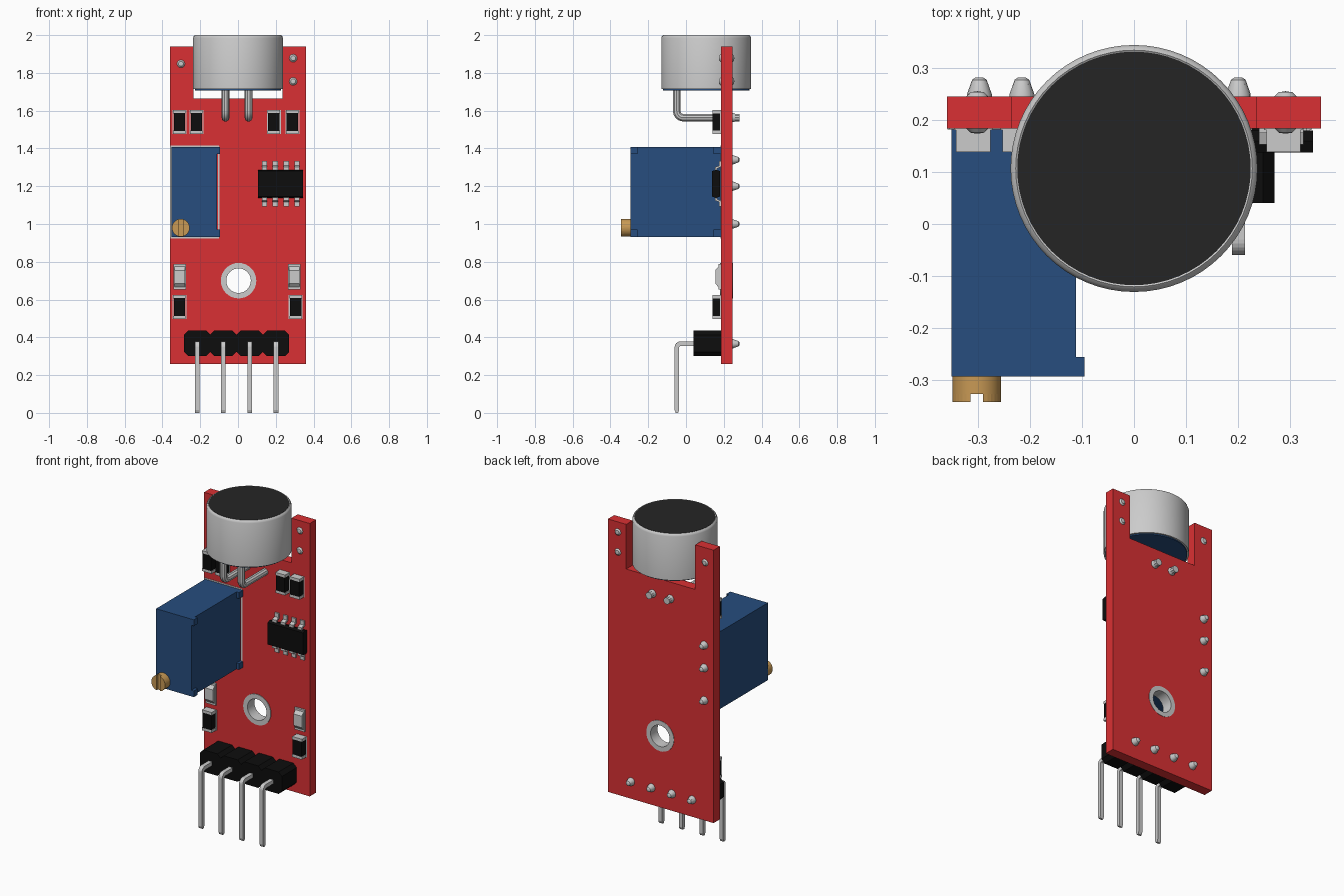
import bpy, bmesh, math
from mathutils import Matrix

if "Cube" in bpy.data.objects:
    bpy.data.objects.remove(bpy.data.objects["Cube"])


def material(name, rgb):
    m = bpy.data.materials.new(name)
    m.diffuse_color = (*rgb, 1)
    m.use_nodes = True
    m.node_tree.nodes["Principled BSDF"].inputs["Base Color"].default_value = m.diffuse_color
    return m


RED = material("red_board", (0.70, 0.03, 0.033))
BLUE = material("blue_plastic", (0.02, 0.075, 0.21))
BLACK = material("black_plastic", (0.004, 0.004, 0.004))
FELT = material("dark_felt", (0.018, 0.018, 0.018))
BRASS = material("brass", (0.58, 0.32, 0.09))
FRONT, BACK = 0.184, 0.246      # board faces


def finish(name, bm, mat=None, smooth=False):
    bmesh.ops.recalc_face_normals(bm, faces=bm.faces)
    me = bpy.data.meshes.new(name)
    bm.to_mesh(me)
    bm.free()
    ob = bpy.data.objects.new(name, me)
    bpy.context.collection.objects.link(ob)
    if mat:
        me.materials.append(mat)
    if smooth:
        shade(ob)
    return ob


def shade(ob):
    bpy.ops.object.select_all(action='DESELECT')
    ob.select_set(True)
    bpy.context.view_layer.objects.active = ob
    bpy.ops.object.shade_smooth_by_angle(angle=math.radians(35))


def prism(name, pts, axis, a, b, mat=None):
    """Outline extruded along x (points are y,z) or along y (points are x,z)."""
    bm = bmesh.new()
    put = (lambda p, t: (t, p[0], p[1])) if axis == 'x' else (lambda p, t: (p[0], t, p[1]))
    lo = [bm.verts.new(put(p, a)) for p in pts]
    hi = [bm.verts.new(put(p, b)) for p in pts]
    bm.faces.new(lo)
    bm.faces.new(hi)
    for i in range(len(pts)):
        j = (i + 1) % len(pts)
        bm.faces.new((lo[i], lo[j], hi[j], hi[i]))
    return finish(name, bm, mat)


def box(name, x0, x1, y0, y1, z0, z1, mat=None):
    return prism(name, [(x0, z0), (x1, z0), (x1, z1), (x0, z1)], 'y', y0, y1, mat)


def lathe(name, profile, axis, centre, mat=None, n=32, closed=False):
    """Spin (radius, distance) points round z or y; zero-radius ends close it."""
    bm = bmesh.new()
    rings = []
    for r, h in profile:
        ring = []
        for i in range(n if r else 1):
            t = 2 * math.pi * i / n
            u, v = r * math.cos(t), r * math.sin(t)
            p = (u, v, h) if axis == 'z' else (u, h, v)
            ring.append(bm.verts.new([a + c for a, c in zip(p, centre)]))
        rings.append(ring)
    for k in range(len(rings) if closed else len(rings) - 1):
        a, b = rings[k], rings[(k + 1) % len(rings)]
        for i in range(n):
            j = (i + 1) % n
            quad = [a[i % len(a)], a[j % len(a)], b[j % len(b)], b[i % len(b)]]
            bm.faces.new(list(dict.fromkeys(quad)))
    return finish(name, bm, mat, True)


def arc(cy, cz, r, a0, a1, n=6):
    return [(cy + r * math.cos(math.radians(a0 + (a1 - a0) * i / n)),
             cz + r * math.sin(math.radians(a0 + (a1 - a0) * i / n))) for i in range(n + 1)]


# circuit board with microphone notch and mounting hole
board = prism("circuit_board", [(-.36, .26), (.36, .26), (.36, 1.94), (.235, 1.94), (.235, 1.665),
                                (-.235, 1.665), (-.235, 1.94), (-.36, 1.94)], 'y', FRONT, BACK, RED)
cutter = lathe("hole_cutter", [(0, .1), (.08, .1), (.08, .3), (0, .3)], 'y', (.003, 0, .7))
cutter.hide_render = True
mod = board.modifiers.new("hole", 'BOOLEAN')
mod.operation, mod.solver, mod.object = 'DIFFERENCE', 'EXACT', cutter
bpy.context.view_layer.objects.active = board
bpy.ops.object.modifier_apply(modifier="hole")
bpy.data.objects.remove(cutter)
lathe("hole_eyelet", [(.065, FRONT - .004), (.094, FRONT - .004), (.094, BACK + .002), (.065, BACK + .002)],
      'y', (.003, 0, .7), closed=True)

# microphone can, felt top, blue base
MIC = (0, .107, 0)
lathe("microphone_can", [(0, 1.715), (.238, 1.715), (.238, 1.985), (.234, 1.995), (.228, 2.0),
                         (.225, 1.998), (.225, 1.985), (0, 1.985)], 'z', MIC, n=64)
lathe("microphone_felt", [(0, 1.98), (.225, 1.98), (.225, 1.999), (0, 1.999)], 'z', MIC, FELT, 64)
lathe("microphone_base", [(0, 1.708), (.228, 1.708), (.228, 1.718), (0, 1.718)], 'z', MIC, BLUE, 64)

# bent microphone leads
for x in (-.066, .056):
    path = [(-.049, 1.72)] + arc(-.014, 1.598, .035, 180, 270) + [(.284, 1.563)]
    cu = bpy.data.curves.new("microphone_lead", 'CURVE')
    cu.dimensions, cu.bevel_depth, cu.bevel_resolution, cu.use_fill_caps = '3D', .021, 3, True
    sp = cu.splines.new('POLY')
    sp.points.add(len(path) - 1)
    for pt, (y, z) in zip(sp.points, path):
        pt.co = (x, y, z, 1)
    lead = bpy.data.objects.new("microphone_lead", cu)
    bpy.context.collection.objects.link(lead)
    bpy.ops.object.select_all(action='DESELECT')
    lead.select_set(True)
    bpy.context.view_layer.objects.active = lead
    bpy.ops.object.convert(target='MESH')
    shade(bpy.context.view_layer.objects.active)

# trimmer block with corner feet and board outline
box("trimmer_body", -.352, -.112, -.294, FRONT, .932, 1.408, BLUE)
for y in (-.294, FRONT - .038):
    for z in (.932, 1.37):
        box("trimmer_foot", -.113, -.095, y, y + .038, z, z + .038, BLUE)
for z in (.924, 1.408):
    box("trimmer_outline", -.357, -.1, FRONT - .002, FRONT + .002, z, z + .008)
for x in (-.359, -.106):
    box("trimmer_outline", x, x + .008, FRONT - .002, FRONT + .002, .93, 1.41)

# brass adjusting screw: shank and two half-moons either side of the slot
SX, SZ, SR = -.303, .98, .047
lathe("screw_shank", [(0, -.328), (SR, -.328), (SR, -.29), (0, -.29)], 'y', (SX, 0, SZ), BRASS)
gap = math.degrees(math.asin(.012 / SR))
for side in (0, 180):
    prism("screw_head_half", arc(SX, SZ, SR, side - 90 + gap, side + 90 - gap, 14), 'y', -.343, -.328, BRASS)

# eight-lead chip
prism("chip_body", [(.138, 1.145), (.16, 1.138), (.18, 1.145), (.18, 1.28), (.16, 1.287), (.138, 1.28)],
      'x', .105, .345, BLACK)
for i in range(4):
    x = .14 + i * .0575
    for s in (1, -1):
        pts = [(.153, .06), (.153, .088), (.175, .096), (.175, .121), (FRONT, .121),
               (FRONT, .09), (.164, .08), (.164, .06)]
        prism("chip_lead", [(y, 1.2125 + s * z) for y, z in pts], 'x', x - .014, x + .014)

# surface-mount resistors
for x, z in [(-.31, 1.54), (-.22, 1.54), (.19, 1.54), (.288, 1.54), (-.31, .56), (.305, .56)]:
    box("resistor_body", x - .03, x + .03, .139, FRONT, z - .047, z + .047, BLACK)
    for s in (-1, 1):
        a, b = sorted((z + s * .046, z + s * .063))
        box("resistor_cap", x - .033, x + .033, .139, FRONT, a, b)
    for s in (-1, 1):
        box("resistor_outline", x + s * .034 - .003, x + s * .034 + .003, FRONT - .003, FRONT, z - .063, z + .063)

# indicator lights with tapered lens
for x in (-.308, .298):
    box("indicator_base", x - .034, x + .034, .172, FRONT, .653, .787)
    prism("indicator_lens", [(.173, .664), (.173, .776), (.155, .755), (.155, .685)], 'x', x - .028, x + .028)

# pin header: chamfered blocks, bent pins with tapered tips
c, w, h = .022, .0695, .0675
for x in (-.216, -.078, .062, .201):
    pts = [(-w, -h + c), (-w + c, -h), (w - c, -h), (w, -h + c),
           (w, h - c), (w - c, h), (-w + c, h), (-w, h - c)]
    prism("header_block", [(x + u, .368 + v) for u, v in pts], 'y', .04, FRONT, BLACK)
    pin = ([(-.054, 0), (-.06, .015)] + arc(-.03, .348, .03, 180, 90) + [(.27, .378), (.27, .354)]
           + arc(-.029, .347, .007, 90, 180, 3) + [(-.036, .015), (-.042, 0)])
    prism("header_pin", pin, 'x', x - .0125, x + .0125)

# solder joints behind the board
for x, z in [(-.216, .366), (-.078, .366), (.062, .366), (.201, .366), (-.298, 1.34), (-.298, 1.2),
             (-.298, 1.0), (-.066, 1.563), (.056, 1.563)]:
    lathe("solder_joint", [(0, .24), (.024, .24), (.024, .25), (.014, .278), (.008, .282), (0, .282)],
          'y', (x, 0, z), n=16)

# small domed vias in the upper tabs, both faces
for x, z in [(-.302, 1.848), (.292, 1.878), (.292, 1.755)]:
    lathe("tab_via", [(0, FRONT - .01), (.013, FRONT - .008), (.021, FRONT), (.021, BACK),
                      (.013, BACK + .008), (0, BACK + .01)], 'y', (x, 0, z), n=16)
